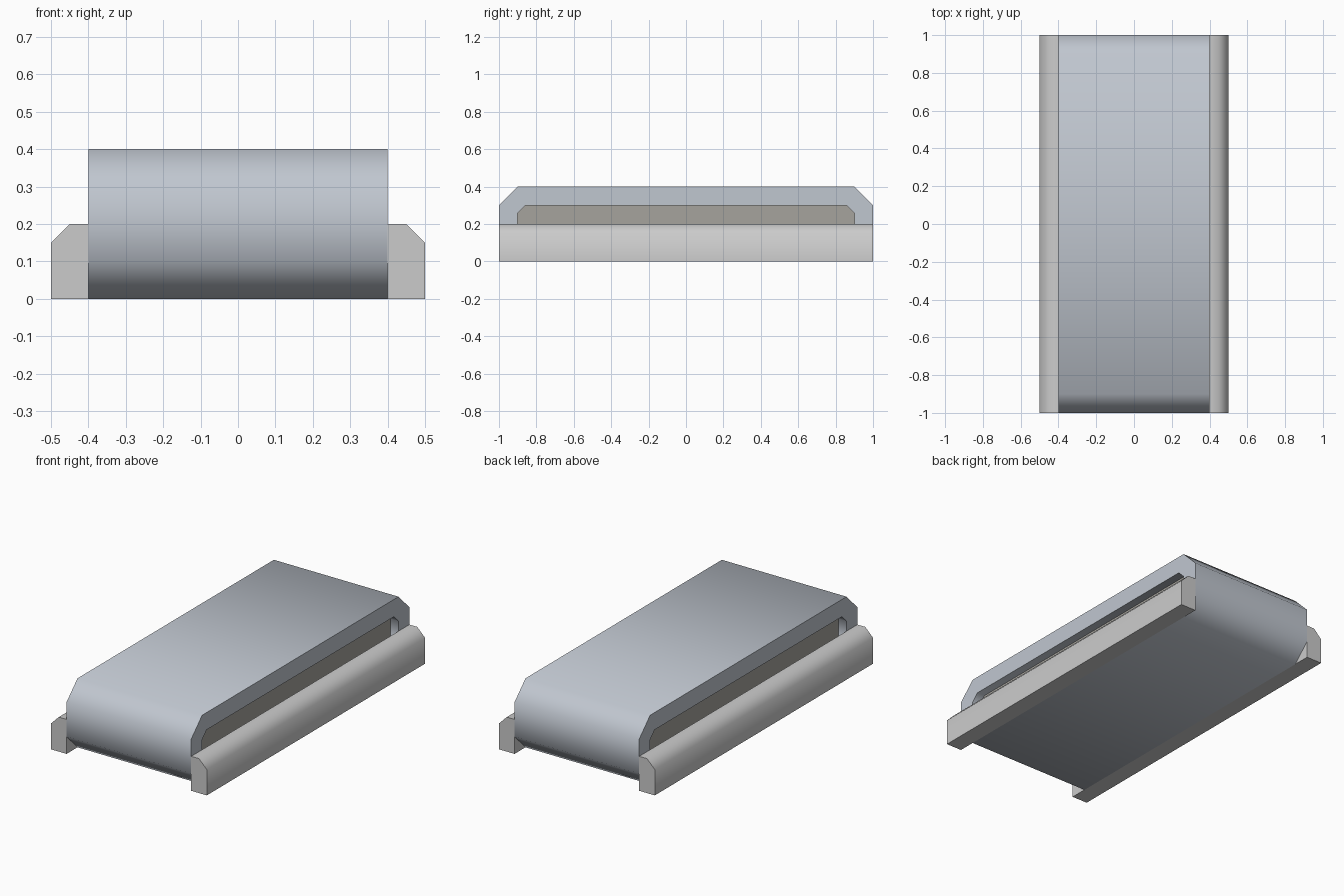
import bpy, bmesh
from math import radians

if "Cube" in bpy.data.objects:
    bpy.data.objects.remove(bpy.data.objects["Cube"])


def material(name, rgb):
    mat = bpy.data.materials.new(name)
    mat.diffuse_color = (*rgb, 1)
    mat.use_nodes = True
    mat.node_tree.nodes["Principled BSDF"].inputs["Base Color"].default_value = mat.diffuse_color
    return mat


def finish(name, bm, mat=None):
    bmesh.ops.recalc_face_normals(bm, faces=bm.faces)
    mesh = bpy.data.meshes.new(name)
    bm.to_mesh(mesh)
    bm.free()
    for p in mesh.polygons:
        p.use_smooth = True
    mesh.set_sharp_from_angle(angle=radians(50))
    if mat:
        mesh.materials.append(mat)
    ob = bpy.data.objects.new(name, mesh)
    bpy.context.collection.objects.link(ob)
    return ob


def prism(name, points, direction, mat=None):
    """Extrude a closed outline of 3D points along a direction."""
    bm = bmesh.new()
    face = bm.faces.new([bm.verts.new(p) for p in points])
    ext = bmesh.ops.extrude_face_region(bm, geom=[face], use_keep_orig=True)
    verts = [g for g in ext["geom"] if isinstance(g, bmesh.types.BMVert)]
    bmesh.ops.translate(bm, verts=verts, vec=direction)
    return finish(name, bm, mat)


def belt_outline(inset):
    """Chamfered rectangle (y, z), inset evenly from the outer belt surface."""
    y, z0, z1 = 1 - inset, inset, 0.4 - inset
    c = 0.1 - inset * 0.586
    return [(y - c, z0), (y, z0 + c), (y, z1 - c), (y - c, z1),
            (c - y, z1), (-y, z1 - c), (-y, z0 + c), (c - y, z0)]


belt_mat = material("belt_grey", (0.53, 0.57, 0.63))
core_mat = material("core_grey", (0.38, 0.37, 0.34))

# Belt: closed loop, 0.1 thick
bm = bmesh.new()
rings = [[bm.verts.new((x, y, z)) for y, z in belt_outline(i)]
         for x, i in ((-0.4, 0), (0.4, 0), (0.4, 0.1), (-0.4, 0.1))]
for r in range(4):
    a, b = rings[r], rings[(r + 1) % 4]
    for k in range(8):
        n = (k + 1) % 8
        bm.faces.new((a[k], a[n], b[n], b[k]))
finish("belt", bm, belt_mat)

# Core: recessed panel filling the inside of the loop
prism("belt_core", [(-0.35, y, z) for y, z in belt_outline(0.1)], (0.7, 0, 0), core_mat)

# Side rails: bars with a chamfered outer top edge
for name, s in (("right_rail", 1), ("left_rail", -1)):
    profile = [(0.4, 0), (0.5, 0), (0.5, 0.15), (0.45, 0.2), (0.4, 0.2)]
    prism(name, [(s * x, -1, z) for x, z in profile], (0, 2, 0))
